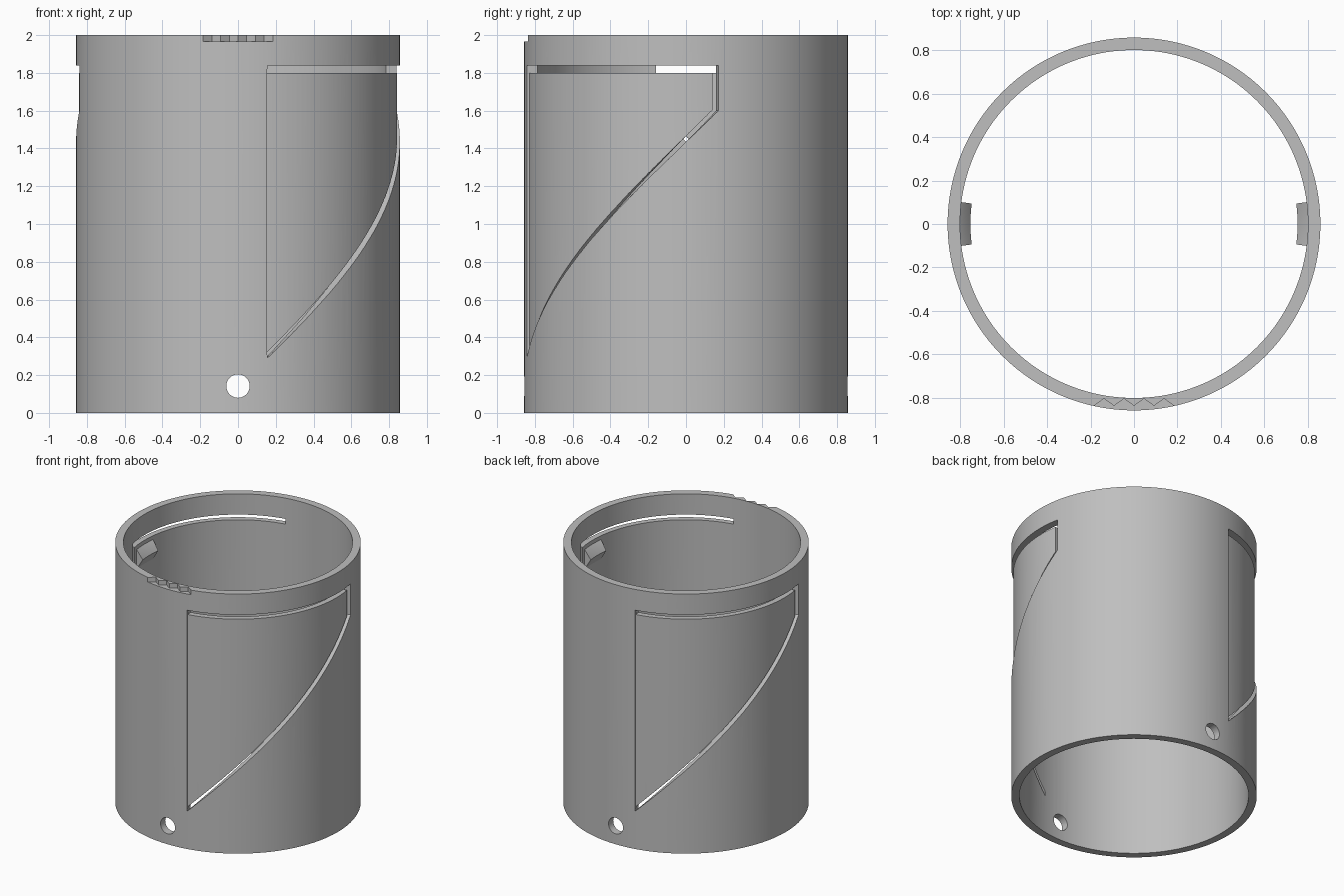
import bpy, bmesh
from math import radians, cos, sin, pi

cube = bpy.data.objects.get("Cube")
if cube:
    bpy.data.objects.remove(cube)

R_OUT, R_IN, R_PANEL, HEIGHT = 0.857, 0.80, 0.843, 2.0
START, END, INNER_END = radians(-79.6), radians(11.5), radians(9.5)
STEPS = 48

grey = bpy.data.materials.new("plain grey")
grey.use_nodes = True
grey.diffuse_color = (0.52, 0.52, 0.52, 1)
grey.node_tree.nodes["Principled BSDF"].inputs["Base Color"].default_value = grey.diffuse_color


def polar(r, a, z):
    return (r * cos(a), r * sin(a), z)


def loft(name, rings, closed=False):
    """Solid through a row of matching point loops, capped unless closed."""
    bm = bmesh.new()
    loops = [[bm.verts.new(p) for p in ring] for ring in rings]
    n = len(loops[0])
    pairs = list(zip(loops, loops[1:]))
    if closed:
        pairs.append((loops[-1], loops[0]))
    else:
        bm.faces.new(loops[0])
        bm.faces.new(loops[-1])
    for a, b in pairs:
        for i in range(n):
            j = (i + 1) % n
            bm.faces.new((a[i], a[j], b[j], b[i]))
    bmesh.ops.recalc_face_normals(bm, faces=bm.faces)
    mesh = bpy.data.meshes.new(name)
    bm.to_mesh(mesh)
    bm.free()
    mesh.materials.append(grey)
    obj = bpy.data.objects.new(name, mesh)
    bpy.context.collection.objects.link(obj)
    return obj


def wall_cutter(name, pairs, r0, r1, turn):
    """Band of (angle, z) point pairs given thickness from r0 to r1."""
    return loft(name, [[polar(r0, a + turn, za), polar(r1, a + turn, za),
                        polar(r1, b + turn, zb), polar(r0, b + turn, zb)]
                       for (a, za), (b, zb) in pairs])


def activate(obj):
    bpy.ops.object.select_all(action='DESELECT')
    obj.select_set(True)
    bpy.context.view_layer.objects.active = obj


def cut(target, cutter):
    cutter.hide_render = True
    mod = target.modifiers.new("cut", 'BOOLEAN')
    mod.operation, mod.solver, mod.object = 'DIFFERENCE', 'EXACT', cutter
    activate(target)
    bpy.ops.object.modifier_apply(modifier=mod.name)
    bpy.data.objects.remove(cutter)


def helix(a):
    return 0.29 + 1.31 * (a - START) / (END - START)


def lerp(a, b, t):
    return a + (b - a) * t


# Main tube
segments = 160
tube = loft("tube", [[polar(r, 2 * pi * i / segments, z) for r, z in
                      ((R_IN, 0), (R_OUT, 0), (R_OUT, HEIGHT), (R_IN, HEIGHT))]
                     for i in range(segments)], closed=True)

# Spring panels: shallow recess, then a slot around three sides
fractions = [i / STEPS for i in range(STEPS + 1)]
recess = []
for t in fractions:
    a = lerp(START, radians(10.5), t)
    recess.append(((a, helix(a) + 0.015), (a, 1.82)))

slot_start = START + 0.002
slot = []
for t in fractions:
    a, b = lerp(slot_start, END, t), lerp(slot_start, INNER_END, t)
    slot.append(((a, helix(a)), (b, helix(b) + 0.03)))
for t in reversed(fractions):
    slot.append(((lerp(slot_start, END, t), 1.84), (lerp(slot_start, INNER_END, t), 1.80)))

for turn in (0, pi):
    cut(tube, wall_cutter("recess_cutter", recess, R_PANEL, 0.95, turn))
    cut(tube, wall_cutter("slot_cutter", slot, 0.72, 0.95, turn))

# Pin holes through front and back
cut(tube, loft("hole_cutter", [[(0.062 * cos(2 * pi * i / 32), y, 0.142 + 0.062 * sin(2 * pi * i / 32))
                                for i in range(32)] for y in (-1, 1)]))

# Serrated notch on the front of the rim
zigzag = [(-0.184 + 0.046 * i, -0.803 if i % 2 else -0.836) for i in range(9)]
outline = zigzag + [(0.184, -0.95), (-0.184, -0.95)]
cut(tube, loft("notch_cutter", [[(x, y, z) for x, y in outline] for z in (1.965, 2.1)]))

# Wedge catches inside the panels
parts = [tube]
profile = [(0.815, 1.78), (0.80, 1.77), (0.752, 1.70), (0.80, 1.62), (0.815, 1.62)]
for name, middle in (("left_catch", 0), ("right_catch", pi)):
    parts.append(loft(name, [[polar(r, middle + radians(7.2) * k / 4, z) for r, z in profile]
                             for k in range(-4, 5)]))

for part in parts:
    activate(part)
    bpy.ops.object.shade_smooth_by_angle(angle=radians(25))
